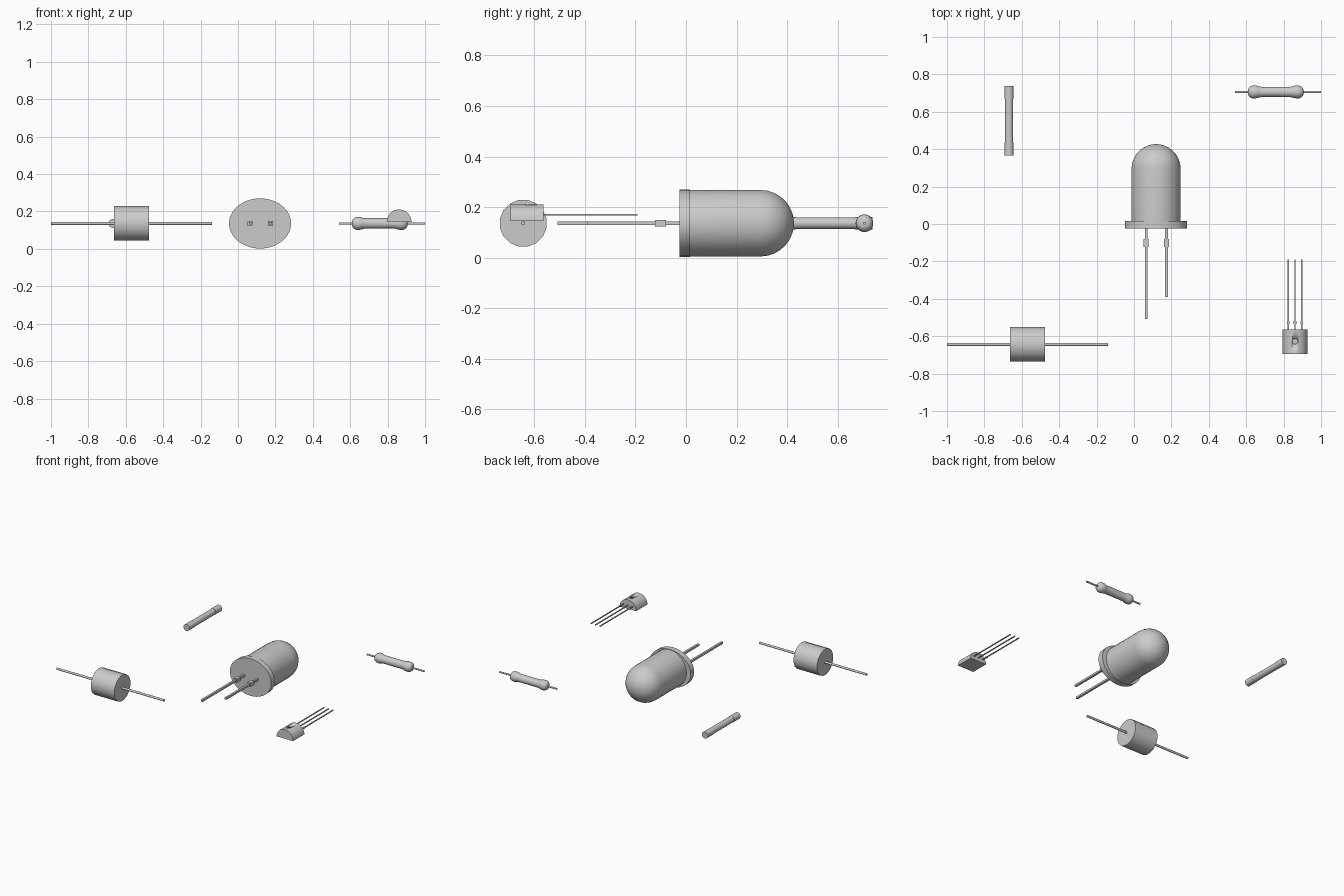
import bpy, bmesh, math
from mathutils import Vector

if "Cube" in bpy.data.objects:
    bpy.data.objects.remove(bpy.data.objects["Cube"])


def finish(name, bm, smooth=True):
    bmesh.ops.recalc_face_normals(bm, faces=bm.faces)
    mesh = bpy.data.meshes.new(name)
    bm.to_mesh(mesh)
    bm.free()
    ob = bpy.data.objects.new(name, mesh)
    bpy.context.collection.objects.link(ob)
    bpy.ops.object.select_all(action='DESELECT')
    bpy.context.view_layer.objects.active = ob
    ob.select_set(True)
    if smooth:
        bpy.ops.object.shade_smooth_by_angle(angle=math.radians(35))
    return ob


def lathe(name, axis, centre, profile, sides=24, squash=1.0):
    """Revolve (position, radius) pairs about the x or y axis, ends capped."""
    bm = bmesh.new()
    rings = []
    for t, r in profile:
        ring = []
        for i in range(sides):
            a = 2 * math.pi * (i + 0.5) / sides
            u, w = r * math.cos(a), r * math.sin(a) * squash
            p = (t, u, w) if axis == 'x' else (u, t, w)
            ring.append(bm.verts.new(Vector(centre) + Vector(p)))
        rings.append(ring)
    for a, b in zip(rings, rings[1:]):
        for i in range(sides):
            j = (i + 1) % sides
            bm.faces.new((a[i], a[j], b[j], b[i]))
    bm.faces.new(rings[0])
    bm.faces.new(rings[-1])
    return finish(name, bm)


def box(name, x, y0, y1, z, w, h):
    bm = bmesh.new()
    bmesh.ops.create_cube(bm, size=1)
    bmesh.ops.scale(bm, vec=(w, y1 - y0, h), verts=bm.verts)
    bmesh.ops.translate(bm, vec=(x, (y0 + y1) / 2, z), verts=bm.verts)
    return finish(name, bm, False)


Z = 0.136

# LED: domed lens, oval flange and two square leads with stops
dome = [(0.295 + 0.132 * math.sin(a), 0.132 * math.cos(a))
        for a in (math.radians(d) for d in (0, 12, 24, 36, 48, 60, 72, 82, 88))]
lathe("led_lens", 'y', (0.118, 0, Z), [(0.01, 0.132)] + dome, 32)
lathe("led_flange", 'y', (0.118, 0, Z), [(-0.025, 0.166), (0.015, 0.166)], 32, 0.81)
for name, x, end in (("long", 0.065, -0.508), ("short", 0.174, -0.39)):
    box("led_lead_" + name, x, end, -0.02, Z, 0.015, 0.014)
    box("led_lead_stop_" + name, x, -0.122, -0.079, Z, 0.027, 0.027)

# Diode: drum body with a wire through it
lathe("diode_body", 'x', (-0.57, -0.644, Z), [(-0.094, 0.094), (0.094, 0.094)], 16)
lathe("diode_wire", 'x', (0, -0.644, Z), [(-1.0, 0.008), (-0.14, 0.008)], 12)

# Resistor: bulbous ends, slimmer middle
half = [(-0.148, 0.010), (-0.146, 0.020), (-0.138, 0.029), (-0.126, 0.034),
        (-0.112, 0.035), (-0.098, 0.033), (-0.086, 0.029), (-0.078, 0.028)]
lathe("resistor_body", 'x', (0.758, 0.706, Z), half + [(-t, r) for t, r in reversed(half)])
lathe("resistor_wire", 'x', (0.77, 0.706, Z), [(-0.23, 0.006), (0.23, 0.006)], 12)

# Fuse: glass tube with two end caps
lathe("fuse_tube", 'y', (-0.668, 0, Z), [(0.37, 0.0225), (0.733, 0.0225)])
for name, y0, y1 in (("front", 0.365, 0.435), ("back", 0.668, 0.738)):
    lathe("fuse_cap_" + name, 'y', (-0.668, 0, Z), [(y0, 0.024), (y1, 0.024)])

# Transistor: half-round body, flat side down
TX, TZ, TR = 0.861, 0.145, 0.066
bm = bmesh.new()
arc = [bm.verts.new((TX + TR * math.cos(math.pi * i / 20), -0.694,
                     TZ + TR * math.sin(math.pi * i / 20))) for i in range(21)]
face = bm.faces.new(arc)
geom = bmesh.ops.extrude_face_region(bm, geom=[face])["geom"]
bmesh.ops.translate(bm, vec=(0, 0.13, 0), verts=[g for g in geom if isinstance(g, bmesh.types.BMVert)])
body = finish("transistor_body", bm)

# Round dimple in the curved top
bm = bmesh.new()
bmesh.ops.create_cone(bm, cap_ends=True, segments=16, radius1=0.015, radius2=0.015, depth=0.06)
bmesh.ops.translate(bm, vec=(TX, -0.628, 0.228), verts=bm.verts)
cutter = finish("dimple_cutter", bm)
cutter.hide_render = True
cutter.hide_set(True)
mod = body.modifiers.new("dimple", 'BOOLEAN')
mod.operation = 'DIFFERENCE'
mod.object = cutter
mod.solver = 'EXACT'

# Transistor leads, wider at the root
for i, name in enumerate(("left", "middle", "right")):
    x = TX + (i - 1) * 0.036
    box("transistor_lead_" + name, x, -0.57, -0.191, 0.17, 0.007, 0.006)
    box("transistor_lead_root_" + name, x, -0.535, -0.518, 0.17, 0.014, 0.007)
